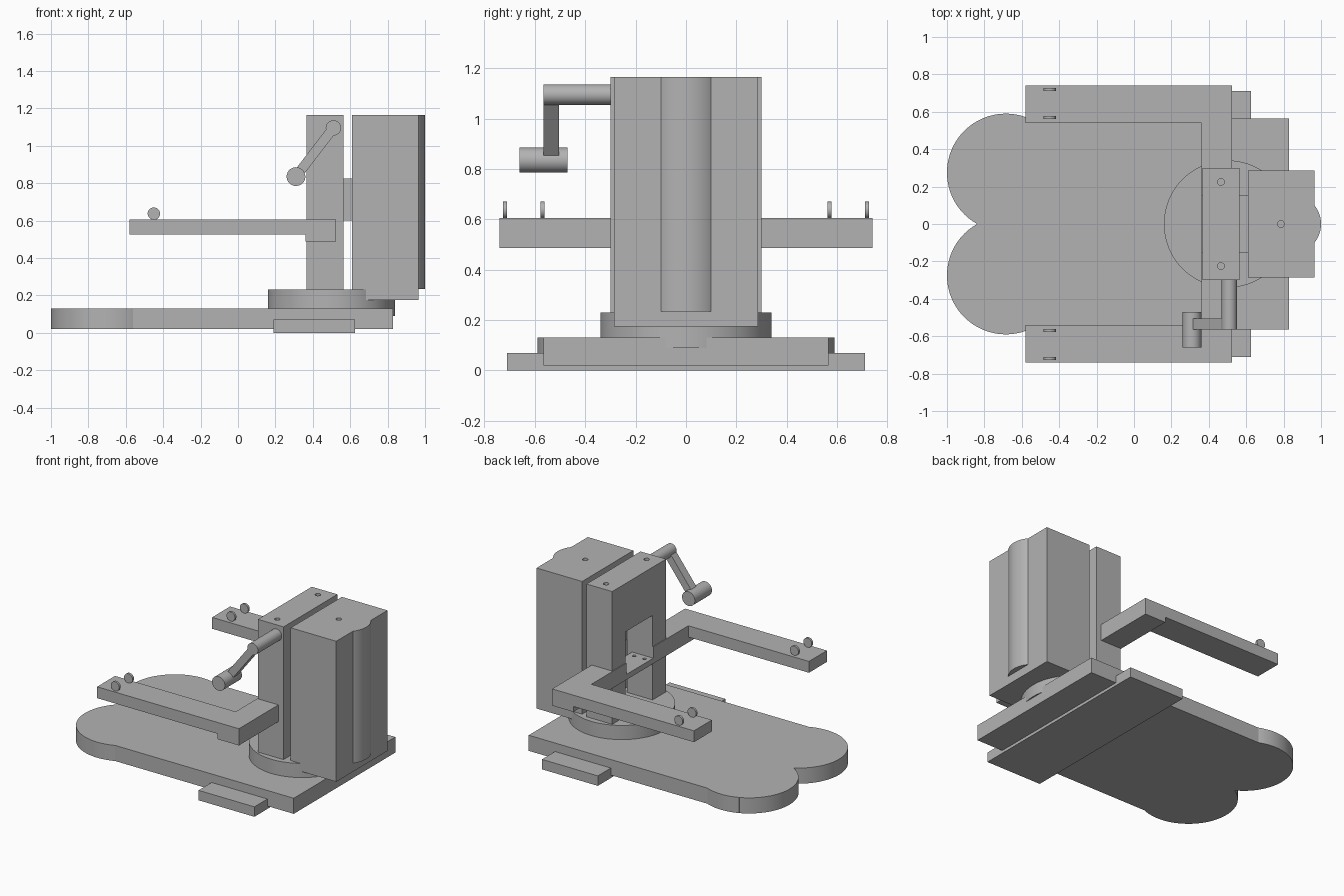
import bpy
import bmesh
import math
from mathutils import Matrix, Vector

if "Cube" in bpy.data.objects:
    bpy.data.objects.remove(bpy.data.objects["Cube"], do_unlink=True)

GREY = (0.45, 0.45, 0.45, 1)
grey = bpy.data.materials.new("plain_grey")
grey.diffuse_color = GREY
grey.use_nodes = True
grey.node_tree.nodes["Principled BSDF"].inputs["Base Color"].default_value = GREY


def finish(name, bm):
    bmesh.ops.recalc_face_normals(bm, faces=bm.faces)
    mesh = bpy.data.meshes.new(name)
    bm.to_mesh(mesh)
    bm.free()
    mesh.materials.append(grey)
    ob = bpy.data.objects.new(name, mesh)
    bpy.context.collection.objects.link(ob)
    return ob


def prism(name, points, z0, z1):
    """Extrude an outline in the xy plane from z0 to z1."""
    bm = bmesh.new()
    face = bm.faces.new([bm.verts.new((x, y, z0)) for x, y in points])
    top = bmesh.ops.extrude_face_region(bm, geom=[face])["geom"]
    verts = [v for v in top if isinstance(v, bmesh.types.BMVert)]
    bmesh.ops.translate(bm, verts=verts, vec=(0, 0, z1 - z0))
    return finish(name, bm)


def box(name, x, y, z):
    outline = [(x[0], y[0]), (x[1], y[0]), (x[1], y[1]), (x[0], y[1])]
    return prism(name, outline, *z)


def cylinder(name, start, end, radius, sides=48):
    start, end = Vector(start), Vector(end)
    axis = end - start
    bm = bmesh.new()
    bmesh.ops.create_cone(bm, cap_ends=True, segments=sides, radius1=radius,
                          radius2=radius, depth=axis.length)
    turn = axis.to_track_quat("Z", "Y").to_matrix().to_4x4()
    bm.transform(Matrix.Translation((start + end) / 2) @ turn)
    ob = finish(name, bm)
    bpy.ops.object.select_all(action="DESELECT")
    ob.select_set(True)
    bpy.context.view_layer.objects.active = ob
    bpy.ops.object.shade_smooth_by_angle()
    return ob


def cut(ob, cutter):
    mod = ob.modifiers.new("cut", "BOOLEAN")
    mod.operation = "DIFFERENCE"
    mod.solver = "EXACT"
    mod.object = cutter
    cutter.hide_render = True
    cutter.hide_viewport = True
    cutter.display_type = "WIRE"


def drill(ob, x, y, z0, z1, radius=0.018):
    cut(ob, cylinder("hole_cutter", (x, y, z0), (x, y, z1), radius, 20))


SIDES = ((1, "left"), (-1, "right"))

# Base plate with two rounded lobes
box("base_plate", (-0.81, 0.83), (-0.565, 0.565), (0.02, 0.13))
for s, side in SIDES:
    cylinder(f"base_lobe_{side}", (-0.685, 0.275 * s, 0.02),
             (-0.685, 0.275 * s, 0.13), 0.315, 96)

# Mounting bar under the base, with four bolt holes
bar = box("mounting_bar", (0.19, 0.625), (-0.71, 0.71), (0, 0.07))
for s, side in SIDES:
    for x in (0.26, 0.555):
        drill(bar, x, 0.62 * s, -0.05, 0.12, 0.02)

# Turntable
cylinder("turntable", (0.5, 0, 0.09), (0.5, 0, 0.23), 0.34, 96)

# Rear column with a rounded rib on its outer face
column = box("column", (0.61, 0.965), (-0.285, 0.285), (0.175, 1.165))
drill(column, 0.785, 0, 1.12, 1.2)
arc = [math.radians(-40 + 80 * i / 24) for i in range(25)]
rib = prism("column_rib", [(0.84 + 0.16 * math.cos(a), 0.16 * math.sin(a))
                           for a in arc], 0.235, 1.165)
rib.select_set(True)
bpy.context.view_layer.objects.active = rib
bpy.ops.object.shade_smooth_by_angle()

# Mast with a tall slot, joined to the column by a block
mast = box("mast", (0.365, 0.565), (-0.3, 0.3), (0.2, 1.165))
cut(mast, box("slot_cutter", (0.3, 0.6), (-0.15, 0.15), (0.1, 0.825)))
for s, side in SIDES:
    drill(mast, 0.465, 0.225 * s, 1.12, 1.2)
box("joining_block", (0.565, 0.61), (-0.155, 0.155), (0.6, 0.825))

# Carriage plate running through the slot
plate = box("carriage_plate", (0.36, 0.525), (-0.74, 0.74), (0.487, 0.525))
for s, side in SIDES:
    for x in (0.4, 0.48):
        drill(plate, x, 0.11 * s, 0.51, 0.55, 0.012)

# Arms with paired thumb discs
for s, side in SIDES:
    outline = [(-0.58, 0.74), (0.525, 0.74), (0.525, 0.15),
               (0.36, 0.15), (0.36, 0.54), (-0.58, 0.54)]
    arm = prism(f"arm_{side}", [(x, y * s) for x, y in outline], 0.525, 0.605)
    drill(arm, -0.45, 0.643 * s, 0.57, 0.65)
    for n, y in enumerate((0.57, 0.718)):
        cylinder(f"thumb_disc_{side}_{n + 1}", (-0.45, (y - 0.008) * s, 0.637),
                 (-0.45, (y + 0.008) * s, 0.637), 0.033, 32)

# Crank: shaft, sloping lever and handle
cylinder("crank_shaft", (0.51, -0.565, 1.095), (0.51, -0.29, 1.095), 0.041)
cylinder("crank_handle", (0.31, -0.66, 0.835), (0.31, -0.47, 0.835), 0.05)
top, low = Vector((0.51, 0, 1.095)), Vector((0.31, 0, 0.835))
lever = box("crank_lever", (-0.026, 0.026), (-0.565, -0.505),
            (0, (top - low).length))
lean = math.atan2(top.x - low.x, top.z - low.z)
lever.data.transform(Matrix.Translation(low) @ Matrix.Rotation(lean, 4, "Y"))
